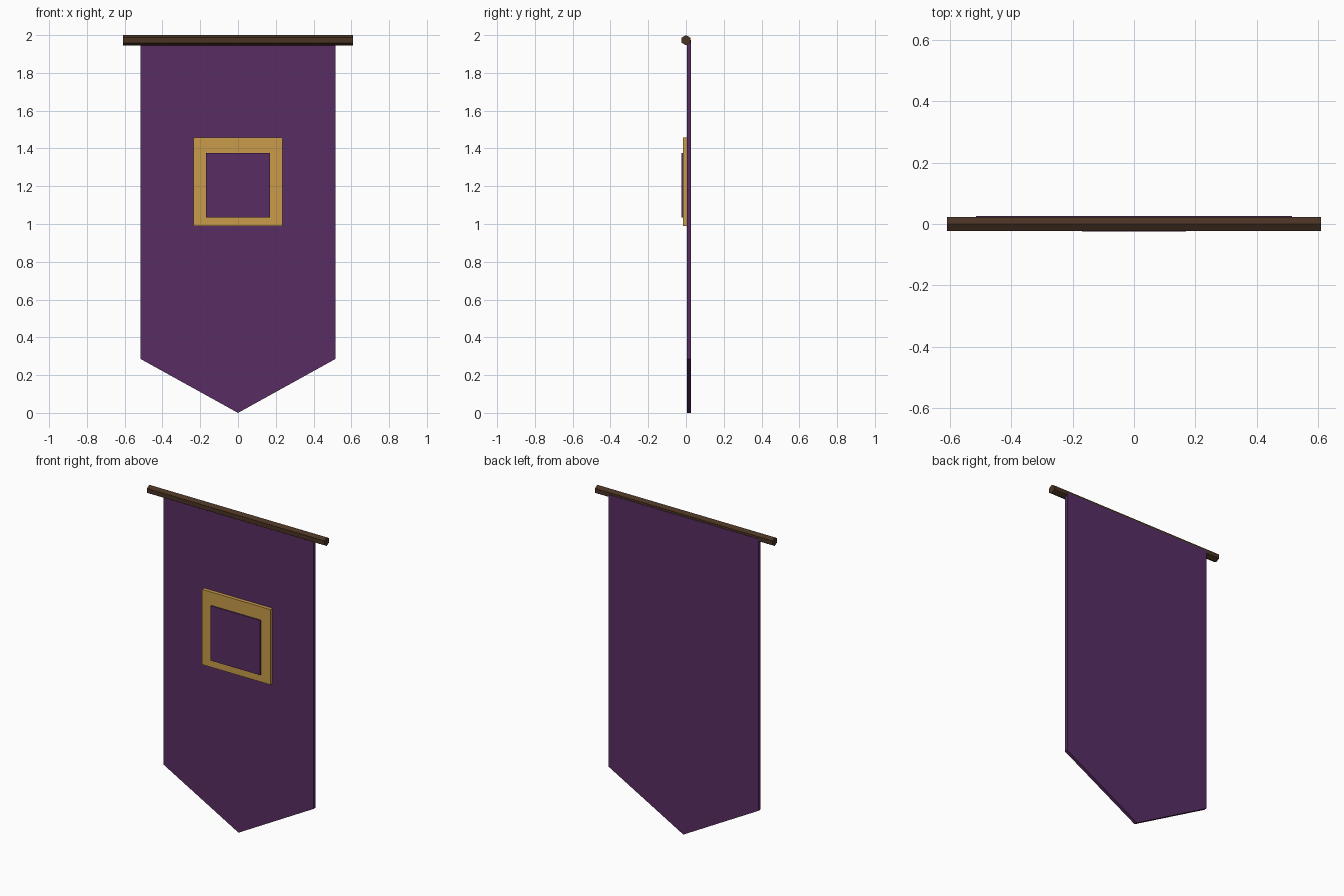
import bpy, bmesh, math
from mathutils import Vector

cube = bpy.data.objects.get("Cube")
if cube:
    bpy.data.objects.remove(cube, do_unlink=True)


def material(name, colour):
    m = bpy.data.materials.new(name)
    m.use_nodes = True
    m.diffuse_color = (*colour, 1)
    bsdf = next(n for n in m.node_tree.nodes if n.type == 'BSDF_PRINCIPLED')
    bsdf.inputs["Base Color"].default_value = (*colour, 1)
    return m


purple = material("purple cloth", (0.098, 0.027, 0.126))
gold = material("gold trim", (0.58, 0.33, 0.068))
brown = material("dark wood", (0.068, 0.034, 0.017))


def extrude_profile(name, points, direction, mat):
    """Make a solid prism by extruding a flat outline."""
    bm = bmesh.new()
    face = bm.faces.new([bm.verts.new(p) for p in points])
    out = bmesh.ops.extrude_face_region(bm, geom=[face])
    moved = [v for v in out["geom"] if isinstance(v, bmesh.types.BMVert)]
    bmesh.ops.translate(bm, verts=moved, vec=Vector(direction))
    bmesh.ops.recalc_face_normals(bm, faces=bm.faces)
    mesh = bpy.data.meshes.new(name)
    bm.to_mesh(mesh)
    bm.free()
    mesh.materials.append(mat)
    obj = bpy.data.objects.new(name, mesh)
    bpy.context.collection.objects.link(obj)
    return obj


def panel(name, outline, y_front, y_back, mat):
    points = [(x, y_front, z) for x, z in outline]
    return extrude_profile(name, points, (0, y_back - y_front, 0), mat)


def rectangle(half, low, high):
    return [(-half, low), (half, low), (half, high), (-half, high)]


# Hanging cloth with a pointed lower edge
panel("banner_cloth",
      [(0, 0), (0.515, 0.285), (0.515, 1.974), (-0.515, 1.974), (-0.515, 0.285)],
      0.005, 0.026, purple)

# Raised square emblem
panel("emblem_frame", rectangle(0.235, 0.99, 1.457), -0.017, 0.007, gold)
panel("emblem_centre", rectangle(0.17, 1.035, 1.375), -0.025, -0.01, purple)

# Six-sided rod with an edge facing up
radius, half_length, rod_z = 0.027, 0.61, 1.973
ring = [(-half_length, radius * math.sin(i * math.pi / 3),
         rod_z + radius * math.cos(i * math.pi / 3)) for i in range(6)]
extrude_profile("hanging_rod", ring, (2 * half_length, 0, 0), brown)
